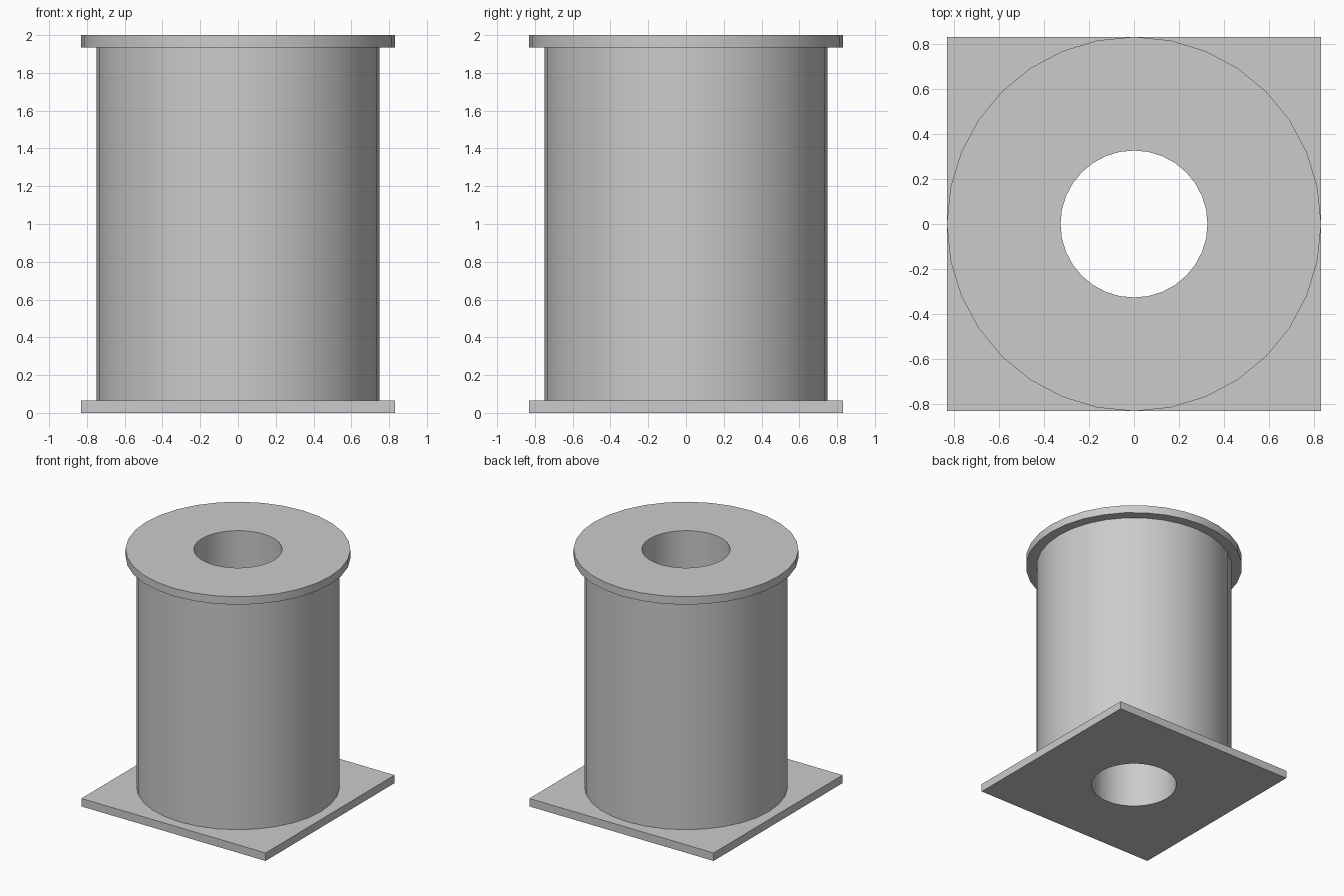
import bpy, bmesh
from math import cos, sin, tau, radians

cube = bpy.data.objects.get("Cube")
if cube:
    bpy.data.objects.remove(cube, do_unlink=True)

SEGMENTS = 32
BORE = 0.326      # radius of the through hole
FLANGE = 0.83     # flange radius and half width of the base
BODY = 0.75
PLATE = 0.065     # plate thickness
HEIGHT = 2.0

grey = bpy.data.materials.new("plain_grey")
grey.use_nodes = True
colour = (0.6, 0.6, 0.6, 1)
grey.diffuse_color = colour
grey.node_tree.nodes["Principled BSDF"].inputs["Base Color"].default_value = colour


def bored_part(name, bottom, top, outer, square=False):
    """Part with a round bore and a round or square outline."""
    bm = bmesh.new()
    profile = [(BORE, bottom), (outer, bottom), (outer, top), (BORE, top)]
    columns = []
    for i in range(SEGMENTS):
        c, s = cos(tau * i / SEGMENTS), sin(tau * i / SEGMENTS)
        stretch = 1 / max(abs(c), abs(s)) if square else 1
        column = []
        for r, z in profile:
            k = r if r == BORE else r * stretch
            column.append(bm.verts.new((k * c, k * s, z)))
        columns.append(column)
    for i, a in enumerate(columns):
        b = columns[(i + 1) % SEGMENTS]
        for j in range(4):
            k = (j + 1) % 4
            bm.faces.new((a[j], b[j], b[k], a[k]))
    bmesh.ops.recalc_face_normals(bm, faces=bm.faces)
    # Merge the flat sides of a square outline
    bmesh.ops.dissolve_limit(bm, angle_limit=radians(1), verts=bm.verts,
                             edges=[e for e in bm.edges if square and
                                    all(f.normal.z ** 2 < 0.5 for f in e.link_faces)])
    mesh = bpy.data.meshes.new(name)
    bm.to_mesh(mesh)
    bm.free()
    mesh.materials.append(grey)
    obj = bpy.data.objects.new(name, mesh)
    bpy.context.collection.objects.link(obj)
    bpy.ops.object.select_all(action='DESELECT')
    obj.select_set(True)
    bpy.context.view_layer.objects.active = obj
    bpy.ops.object.shade_smooth_by_angle(angle=radians(30))
    return obj


bored_part("base_plate", 0, PLATE, FLANGE, square=True)
bored_part("cylinder_body", PLATE, HEIGHT - PLATE, BODY)
bored_part("top_flange", HEIGHT - PLATE, HEIGHT, FLANGE)
